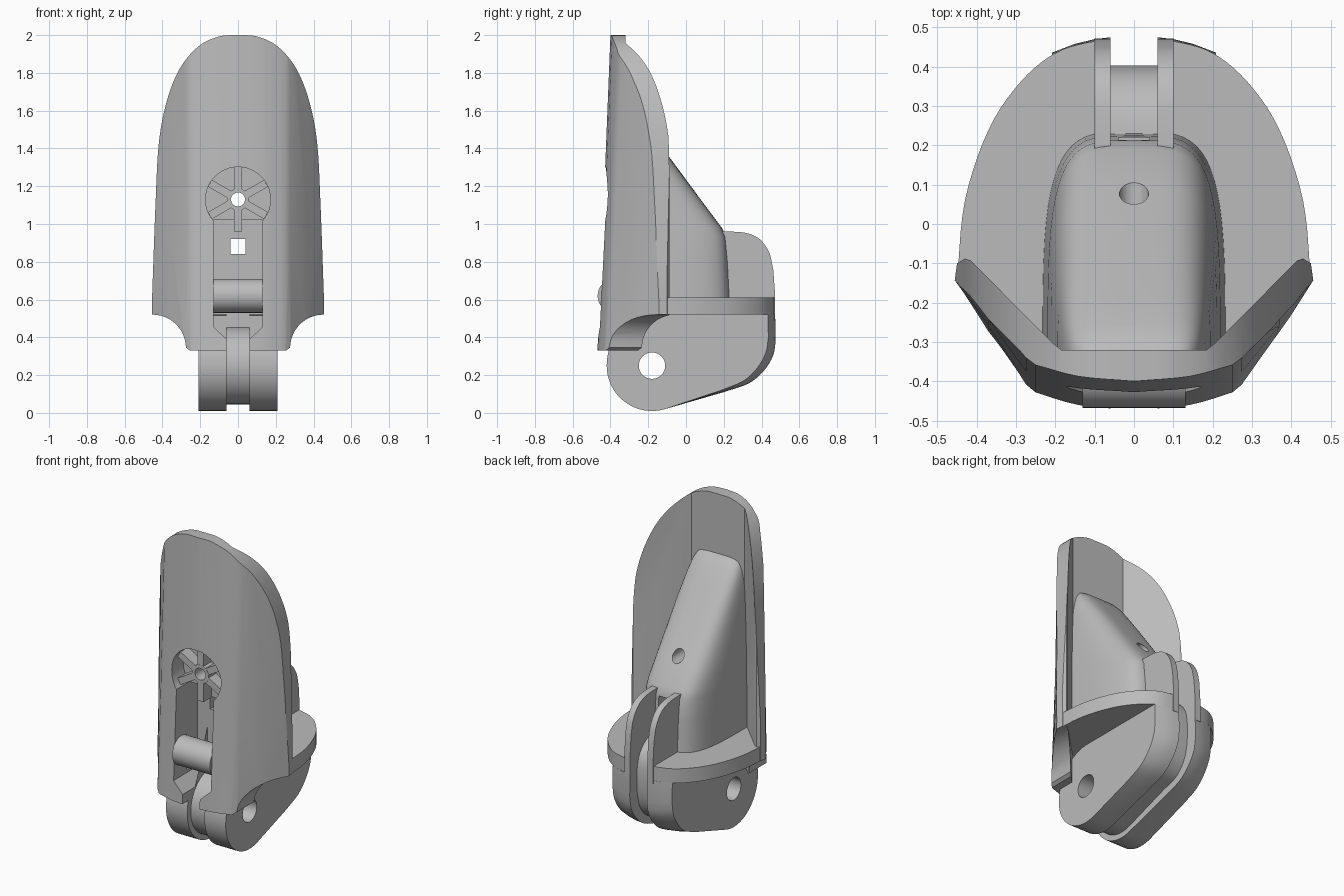
import bpy
import bmesh
from math import sin, cos, pi, radians
from mathutils import Vector

if "Cube" in bpy.data.objects:
    bpy.data.objects.remove(bpy.data.objects["Cube"])

grey = bpy.data.materials.new("plain_grey")
grey.use_nodes = True
grey.diffuse_color = (0.5, 0.5, 0.5, 1)
grey.node_tree.nodes["Principled BSDF"].inputs["Base Color"].default_value = (0.5, 0.5, 0.5, 1)


def loft(name, rings):
    """Skin a stack of closed rings and cap both ends."""
    bm = bmesh.new()
    loops = [[bm.verts.new(p) for p in ring] for ring in rings]
    n = len(loops[0])
    for a, b in zip(loops, loops[1:]):
        for i in range(n):
            j = (i + 1) % n
            bm.faces.new((a[i], a[j], b[j], b[i]))
    bm.faces.new(loops[0][::-1])
    bm.faces.new(loops[-1])
    bmesh.ops.recalc_face_normals(bm, faces=bm.faces)
    mesh = bpy.data.meshes.new(name)
    bm.to_mesh(mesh)
    bm.free()
    obj = bpy.data.objects.new(name, mesh)
    bpy.context.collection.objects.link(obj)
    mesh.materials.append(grey)
    return obj


def prism(name, outline, axis, lo, hi):
    """Extrude a flat outline along one axis."""
    place = {"x": lambda p, d: (d, p[0], p[1]),
             "y": lambda p, d: (p[0], d, p[1]),
             "z": lambda p, d: (p[0], p[1], d)}[axis]
    return loft(name, [[place(p, d) for p in outline] for d in (lo, hi)])


def arc(cx, cy, r, a0, a1, n, ry=None):
    angles = [radians(a0 + (a1 - a0) * i / n) for i in range(n + 1)]
    return [(cx + r * cos(a), cy + (ry or r) * sin(a)) for a in angles]


def circle(cx, cy, r, n=32):
    return arc(cx, cy, r, 0, 360, n)[:-1]


def mirrored(half):
    """Complete a right-hand chain with its reflection in x."""
    return half + [(-x, y) for x, y in reversed(half) if abs(x) > 1e-6]


def rect(x0, x1, y0, y1):
    return [(x0, y0), (x1, y0), (x1, y1), (x0, y1)]


def curve(pts, steps=5):
    """Smooth chain through the points."""
    v = [Vector(p) for p in pts]
    v = [2 * v[0] - v[1]] + v + [2 * v[-1] - v[-2]]
    out = []
    for a, b, c, d in zip(v, v[1:], v[2:], v[3:]):
        for i in range(steps):
            t = i / steps
            out.append(tuple(0.5 * (2 * b + (c - a) * t + (2 * a - 5 * b + 4 * c - d) * t ** 2
                                    + (3 * b - a - 3 * c + d) * t ** 3)))
    return out + [tuple(v[-2])]


def boolean(obj, tools, operation="DIFFERENCE"):
    for tool in tools:
        tool.hide_render = True
        mod = obj.modifiers.new("cut", "BOOLEAN")
        mod.object, mod.operation, mod.solver = tool, operation, "EXACT"
    bpy.context.view_layer.update()
    result = obj.evaluated_get(bpy.context.evaluated_depsgraph_get())
    mesh = bpy.data.meshes.new_from_object(result)
    obj.modifiers.clear()
    obj.data = mesh


# Shield: folded section leaning back, trimmed by its front silhouette
outer = curve([(0, -0.475), (0.14, -0.462), (0.25, -0.43)], 4)
outer += [(0.275, -0.41), (0.37, -0.28), (0.456, -0.145)]
inner = [(0.45, -0.1), (0.43, -0.088), (0.415, -0.093), (0.21, -0.3), (0.185, -0.32)]
rings = []
for z, lean in ((0.3, 0), (1, 0.035), (2.05, 0.077)):
    chain = [(x, y + lean * min(1, (-0.1 - y) / 0.3)) for x, y in outer] + inner
    rings.append([(x, y, z) for x, y in mirrored(chain)])
shield = loft("shield", rings)
side = [(0, 0.33), (0.255, 0.33), (0.275, 0.345)]
side += arc(0.45, 0.34, 0.175, 165, 95, 8, 0.18) + [(0.458, 0.52)]
side += curve([(0.45, 0.75), (0.437, 1.1), (0.42, 1.42), (0.38, 1.64), (0.31, 1.82),
               (0.21, 1.94), (0.1, 1.993), (0, 2)])
silhouette = prism("silhouette", mirrored(side), "y", -0.8, 0.3)
boolean(shield, [silhouette], "INTERSECT")

# Base plate with rounded back
back = curve([(0.45, -0.14), (0.43, 0.06), (0.37, 0.24), (0.29, 0.36), (0.2, 0.435),
              (0.1, 0.465), (0, 0.472)])
plate = prism("base_plate", mirrored([(0, -0.41), (0.25, -0.36)] + back), "z", 0.52, 0.61)

# Cowl: rounded hump that narrows upward into the shield
rings = []
for z, w, y in ((0.55, 0.235, 0.237), (0.8, 0.225, 0.225), (0.93, 0.22, 0.213),
                (0.98, 0.217, 0.19), (1.1, 0.212, 0.1), (1.37, 0.195, -0.1),
                (1.5, 0.18, -0.2), (1.57, 0.165, -0.255), (1.61, 0.145, -0.295),
                (1.63, 0.12, -0.33)):
    ring = []
    for i in range(33):
        a = pi * i / 32
        c, s = cos(a), sin(a)
        ring.append((w * (1 if c > 0 else -1) * abs(c) ** 0.5, -0.37 + (y + 0.37) * abs(s) ** 0.5, z))
    rings.append(ring)
cowl = loft("cowl", rings)

# Lugs: rounded cheeks that shorten toward their outer faces
cheek = arc(-0.18, 0.25, 0.24, 90, 180, 12, 0.27) + arc(-0.18, 0.25, 0.24, 180, 287, 16)[1:]
cheek += curve([(0.2, 0.11), (0.33, 0.155), (0.41, 0.22), (0.46, 0.3), (0.475, 0.38)], 4)
cheek += [(0.472, 0.52)]
lugs = []
for name, s in (("left_lug", 1), ("right_lug", -1)):
    rings = [[(s * x, y * (k if y > 0 else 1), z + max(0, y) * (1 - k) * 0.5) if z < 0.4
              else (s * x, y * (k if y > 0 else 1), z) for y, z in cheek]
             for x, k in ((0.06, 1), (0.1, 0.99), (0.15, 0.965), (0.208, 0.918))]
    lugs.append(loft(name, rings))

# Core: recessed web between the lugs and fins
web = [(-0.22, 0.72), (-0.22, 0.45)] + arc(-0.18, 0.25, 0.205, 100, 287, 24)
web += curve([(0.19, 0.16), (0.3, 0.195), (0.37, 0.27), (0.4, 0.38), (0.4, 0.53),
              (0.37, 0.62), (0.3, 0.68), (0.2, 0.7)], 4)
core = prism("core_web", web, "x", -0.06, 0.06)

# Fins: two upright plates at the back
fin = [(0.1, 0.5), (0.472, 0.5), (0.47, 0.65)]
fin += curve([(0.462, 0.76), (0.44, 0.85), (0.39, 0.92), (0.32, 0.952), (0.24, 0.96)])
fin += [(0.1, 0.96)]
fins = [prism("left_fin", fin, "x", 0.06, 0.1), prism("right_fin", fin, "x", -0.1, -0.06)]

# Cutters: front pocket, round pocket, through holes and back groove
slot = prism("slot", mirrored([(0.06, 0.2), (0.06, 0.39), (0.13, 0.455), (0.13, 1.02)]),
             "y", -0.7, -0.22)
dial = prism("dial", circle(0, 1.13, 0.172, 40), "y", -0.7, -0.3)
window = prism("window", rect(-0.04, 0.04, 0.84, 0.92), "y", -0.7, 0.6)
bore = prism("bore", circle(0, 1.13, 0.037), "y", -0.7, 0.6)
pin = prism("pin_hole", circle(-0.18, 0.25, 0.07), "x", -0.5, 0.5)
groove = prism("groove", rect(-0.06, 0.06, 0.24, 0.7), "z", 0.4, 1.1)
boolean(shield, [slot, dial, window, bore])
boolean(cowl, [slot, dial, window, bore])
boolean(plate, [slot, groove])
boolean(core, [pin])
for lug in lugs:
    boolean(lug, [pin, slot])

# Spoked dial in the round pocket
parts = [shield, cowl, plate, core, *lugs, *fins]
for i in range(3):
    a = radians(30 + 60 * i)
    d, n = Vector((cos(a), sin(a))), Vector((-sin(a), cos(a))) * 0.021
    hub = Vector((0, 1.13))
    bar = [tuple(hub + d * e * 0.171 + n * f) for e, f in ((-1, -1), (1, -1), (1, 1), (-1, 1))]
    spoke = prism("dial_spoke", bar, "y", -0.375, -0.29)
    boolean(spoke, [bore])
    parts.append(spoke)
ring = prism("dial_hub", circle(0, 1.13, 0.058), "y", -0.376, -0.29)
boolean(ring, [bore])
parts.append(ring)

# Cross bar in the front slot
parts.append(prism("cross_bar", circle(-0.378, 0.62, 0.09), "x", -0.131, 0.131))

for tool in (silhouette, slot, dial, window, bore, pin, groove):
    bpy.data.objects.remove(tool)
bpy.ops.object.select_all(action="DESELECT")
for part in parts:
    part.select_set(True)
bpy.context.view_layer.objects.active = shield
bpy.ops.object.shade_smooth_by_angle(angle=radians(32))
